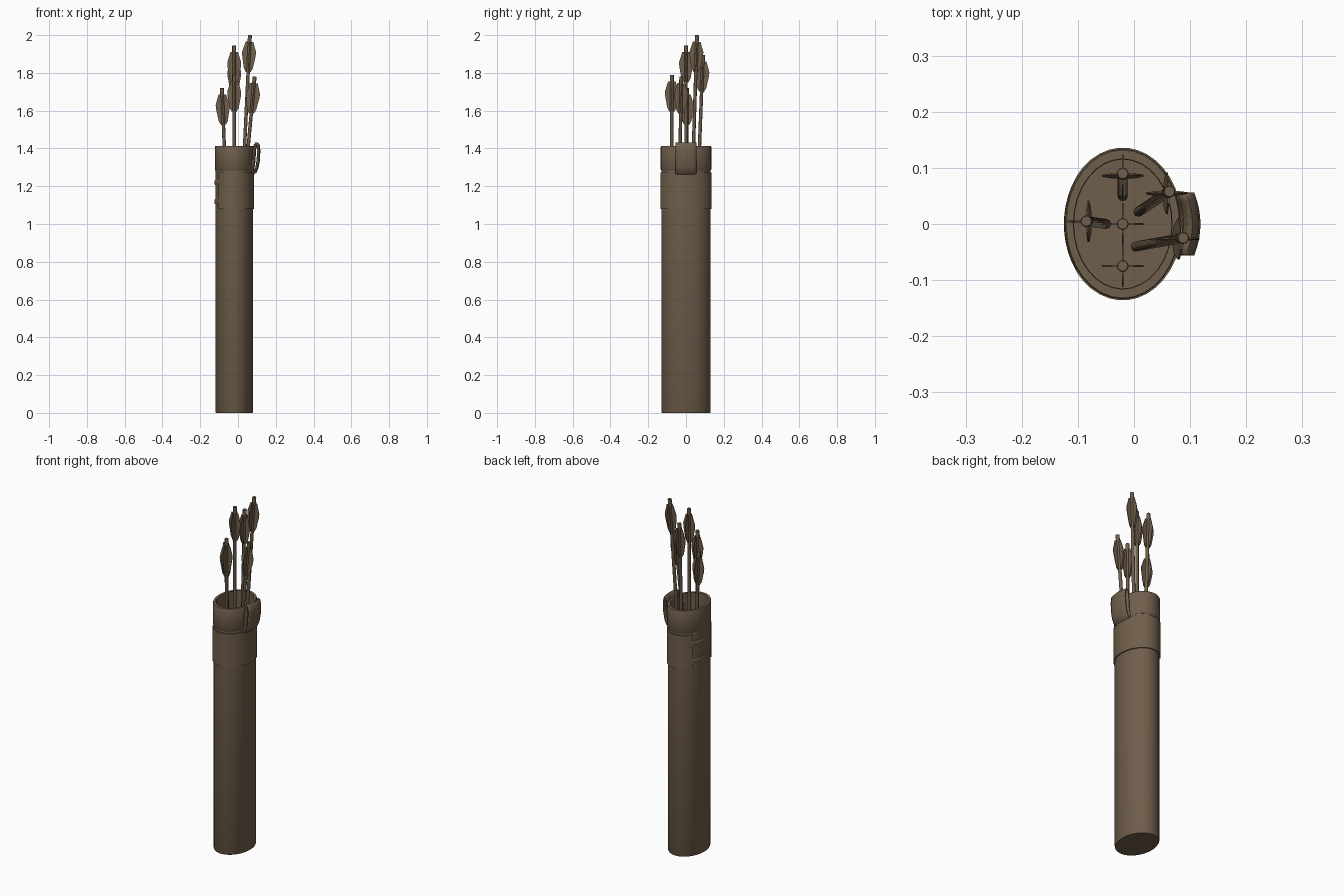
import bpy, bmesh, math
from mathutils import Vector, Matrix

if "Cube" in bpy.data.objects:
    bpy.data.objects.remove(bpy.data.objects["Cube"])

CX = -0.02  # centre line of the quiver

brown = bpy.data.materials.new("leather brown")
brown.diffuse_color = (0.16, 0.112, 0.07, 1)
brown.use_nodes = True
brown.node_tree.nodes["Principled BSDF"].inputs["Base Color"].default_value = brown.diffuse_color


def make(name, bm, smooth=True):
    bmesh.ops.recalc_face_normals(bm, faces=bm.faces)
    me = bpy.data.meshes.new(name)
    bm.to_mesh(me)
    bm.free()
    me.materials.append(brown)
    ob = bpy.data.objects.new(name, me)
    bpy.context.collection.objects.link(ob)
    bpy.context.view_layer.objects.active = ob
    ob.select_set(True)
    if smooth:
        bpy.ops.object.shade_smooth_by_angle(angle=math.radians(35))
    ob.select_set(False)
    return ob


def grid(bm, rows, close_rows=False, close_cols=False):
    """Skin rows of points with quads."""
    v = [[bm.verts.new(p) for p in r] for r in rows]
    n, m = len(v), len(v[0])
    for i in range(n if close_rows else n - 1):
        for j in range(m if close_cols else m - 1):
            k, l = (i + 1) % n, (j + 1) % m
            bm.faces.new((v[i][j], v[i][l], v[k][l], v[k][j]))
    return v


def oval(rx, ry, z, a0=0.0, a1=2 * math.pi, n=32, full=True):
    cnt = n if full else n + 1
    return [(CX + rx * math.cos(a0 + (a1 - a0) * i / n),
             ry * math.sin(a0 + (a1 - a0) * i / n), z) for i in range(cnt)]


# hollow body
bm = bmesh.new()
v = grid(bm, [oval(*p) for p in ((0.097, 0.127, 0), (0.1, 0.13, 0.006), (0.1, 0.13, 1.285),
                                 (0.088, 0.116, 1.285), (0.088, 0.116, 0.03))], close_cols=True)
bm.faces.new(v[0])
bm.faces.new(v[-1])
make("quiver_body", bm)

# rim ring
bm = bmesh.new()
grid(bm, [oval(*p) for p in ((0.1, 0.131, 1.283), (0.103, 0.134, 1.288), (0.103, 0.134, 1.408),
                             (0.101, 0.132, 1.412), (0.088, 0.116, 1.412), (0.087, 0.115, 1.283))],
     close_rows=True, close_cols=True)
make("quiver_rim", bm)

# wrapped band, open on the left side
gap = math.asin(0.085 / 0.136)
bm = bmesh.new()
v = grid(bm, [oval(rx, ry, z, -math.pi + gap, math.pi - gap, 30, False) for rx, ry, z in
              ((0.098, 0.128, 1.08), (0.106, 0.136, 1.08), (0.106, 0.136, 1.272), (0.098, 0.128, 1.272))],
         close_rows=True)
for k in (0, -1):
    bm.faces.new([r[k] for r in v])
make("wrap_band", bm)

# laces across the gap
for i, z in enumerate((1.22, 1.12)):
    bm = bmesh.new()
    rows = []
    for s in range(13):
        a = math.pi + (gap + 0.08) * (s / 6 - 1)
        c, sn = math.cos(a), math.sin(a)
        rows.append([(CX + (0.1 + 0.005 * math.cos(t)) * c, (0.131 + 0.005 * math.cos(t)) * sn,
                      z + 0.014 * math.sin(t)) for t in [math.tau * k / 10 for k in range(10)]])
    v = grid(bm, rows, close_cols=True)
    bm.faces.new(v[0])
    bm.faces.new(v[-1])
    make(f"lace_{i + 1}", bm)

# belt loop on the right side
path = [(0.081, 1.275), (0.089, 1.33), (0.092, 1.39), (0.097, 1.42), (0.104, 1.428), (0.112, 1.418),
        (0.115, 1.39), (0.113, 1.34), (0.106, 1.30), (0.096, 1.275), (0.085, 1.264)]
bm = bmesh.new()
ys = [-0.055 + 0.11 * i / 8 for i in range(9)]
grid(bm, [[(x - 0.011 * (y / 0.055) ** 2, y, z) for x, z in path] for y in ys], close_cols=True)
ob = make("belt_loop", bm)
mod = ob.modifiers.new("thickness", 'SOLIDIFY')
mod.thickness = 0.007
mod.offset = 0


# arrows: shaft, nock and four vanes, built along local z with the tip at 0
def arrow(name, tip, base):
    tip = Vector(tip)
    low = Vector((base[0], base[1], 0.85))
    d = tip - low
    bm = bmesh.new()
    rings = [(0.009, -d.length), (0.009, -0.045), (0.0105, -0.04), (0.0105, -0.002), (0.009, 0)]
    v = grid(bm, [[(r * math.cos(math.tau * k / 12), r * math.sin(math.tau * k / 12), z)
                   for k in range(12)] for r, z in rings], close_cols=True)
    bm.faces.new(v[0])
    bm.faces.new(v[-1])
    vane = [(0.004, -0.035), (0.02, -0.035), (0.037, -0.09), (0.035, -0.115),
            (0.024, -0.175), (0.013, -0.195), (0.004, -0.195)]
    for k in range(4):
        rot = Matrix.Rotation(k * math.pi / 2, 3, 'Z')
        sides = [[bm.verts.new(rot @ Vector((x, t, z))) for x, z in vane] for t in (-0.0015, 0.0015)]
        bm.faces.new(sides[0])
        bm.faces.new(sides[1])
        for i in range(len(vane)):
            j = (i + 1) % len(vane)
            bm.faces.new((sides[0][i], sides[0][j], sides[1][j], sides[1][i]))
    q = Vector((0, 0, 1)).rotation_difference(d.normalized())
    bm.transform(Matrix.Translation(tip) @ q.to_matrix().to_4x4())
    make(name, bm)


arrows = [((0.063, 0.058, 2.0), (0.008, 0.022)), ((0.088, -0.025, 1.78), (0.003, -0.04)),
          ((-0.085, 0.005, 1.72), (-0.05, 0.0)), ((-0.02, 0.09, 1.895), (-0.02, 0.05)),
          ((-0.02, 0.0, 1.945), (-0.02, 0.0)), ((-0.02, -0.075, 1.79), (-0.02, -0.075))]
for i, (tip, base) in enumerate(arrows):
    arrow(f"arrow_{i + 1}", tip, base)
